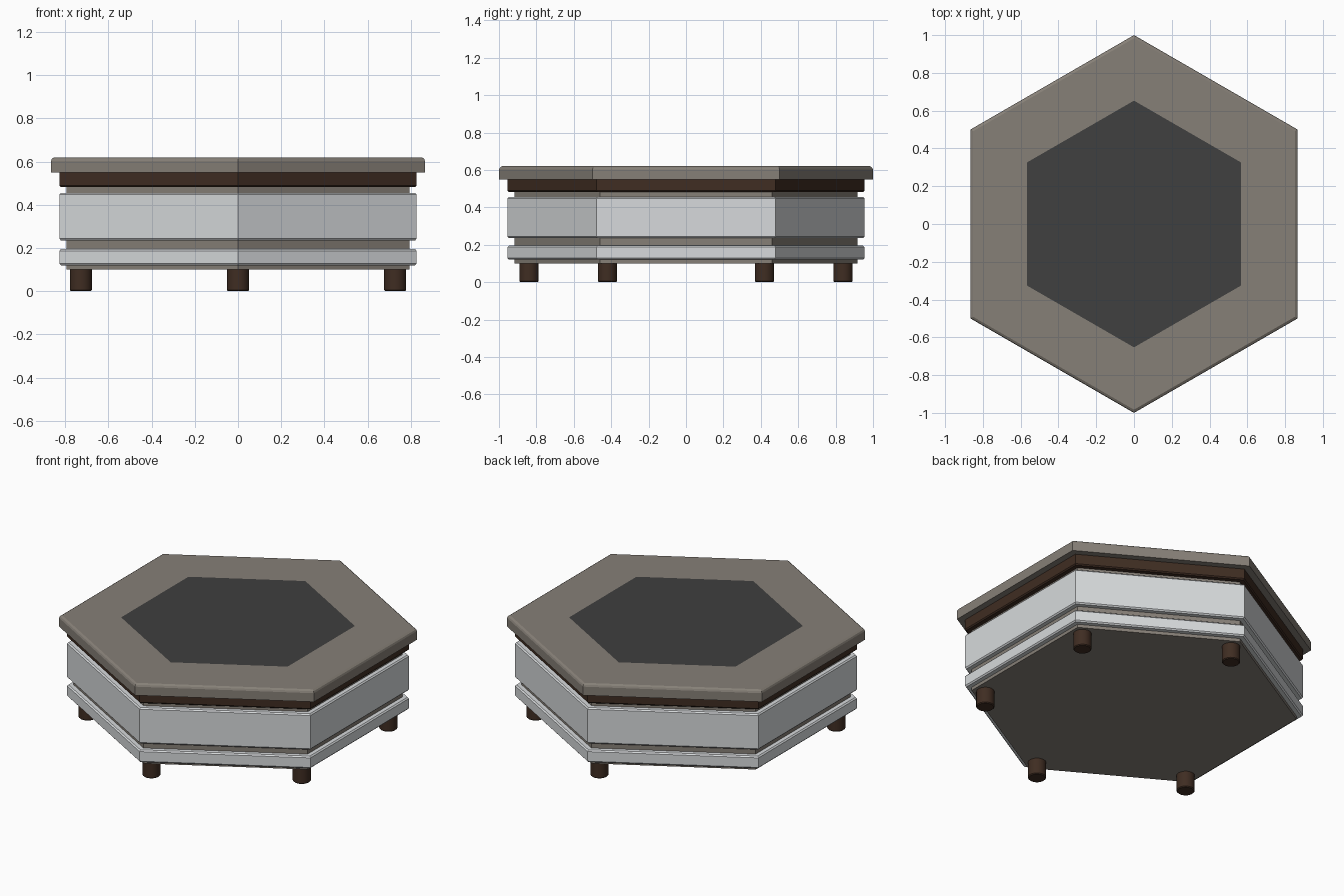
import bpy, bmesh, math

if "Cube" in bpy.data.objects:
    bpy.data.objects.remove(bpy.data.objects["Cube"])


def material(name, rgb):
    m = bpy.data.materials.new(name)
    m.diffuse_color = (*rgb, 1)
    m.use_nodes = True
    m.node_tree.nodes["Principled BSDF"].inputs["Base Color"].default_value = m.diffuse_color
    return m


STONE = material("warm grey", (0.24, 0.215, 0.185))
PANEL = material("pale grey", (0.68, 0.70, 0.715))
WOOD = material("dark brown", (0.050, 0.026, 0.016))
INSET = material("charcoal", (0.05, 0.05, 0.05))


def lathe(name, profile, mats, sides=6, centre=(0, 0), inner=None):
    """Stack of polygon rings (radius, z), capped; inner adds an inset top polygon."""
    bm = bmesh.new()
    rings = []
    if inner:
        profile = profile + [(inner, profile[-1][1])]
    for r, z in profile:
        rings.append([bm.verts.new((centre[0] + r * math.cos(math.pi / 2 + i * math.tau / sides),
                                    centre[1] + r * math.sin(math.pi / 2 + i * math.tau / sides), z))
                      for i in range(sides)])
    for a, b in zip(rings, rings[1:]):
        for i in range(sides):
            j = (i + 1) % sides
            bm.faces.new((a[i], a[j], b[j], b[i]))
    bm.faces.new(rings[0][::-1])
    top = bm.faces.new(rings[-1])
    if inner:
        top.material_index = 1
    mesh = bpy.data.meshes.new(name)
    bm.to_mesh(mesh)
    bm.free()
    for m in mats:
        mesh.materials.append(m)
    ob = bpy.data.objects.new(name, mesh)
    bpy.context.collection.objects.link(ob)
    return ob


def slab(name, r, z0, z1, mat, low=0.0, high=0.0):
    """Hexagonal slab with optional chamfers on its lower and upper rims."""
    p = [(r - low, z0), (r, z0 + low)] if low else [(r, z0)]
    p += [(r, z1 - high), (r - high, z1)] if high else [(r, z1)]
    return lathe(name, p, [mat])


# Recessed core, visible between the bands
slab("core", 0.918, 0.10, 0.50, STONE)
# Wide bands around the core
slab("lower_band", 0.955, 0.12, 0.195, PANEL, 0.008, 0.008)
slab("main_band", 0.955, 0.235, 0.455, PANEL, 0.008, 0.008)
slab("wood_trim", 0.955, 0.483, 0.55, WOOD, 0.007)
# Table top with dark inset centre
lathe("table_top", [(1.0, 0.55), (1.0, 0.603), (0.995, 0.613), (0.983, 0.62)],
      [STONE, INSET], inner=0.653)

# Legs under five of the six corners (the back left corner has none)
for k in range(6):
    if k == 1:
        continue
    a = math.pi / 2 + k * math.pi / 3
    leg = lathe(f"leg_{k}", [(0.046, 0), (0.051, 0.005), (0.051, 0.105)], [WOOD], 24,
                (0.84 * math.cos(a), 0.84 * math.sin(a)))
    bpy.ops.object.select_all(action='DESELECT')
    leg.select_set(True)
    bpy.context.view_layer.objects.active = leg
    bpy.ops.object.shade_smooth_by_angle(angle=math.radians(30))
